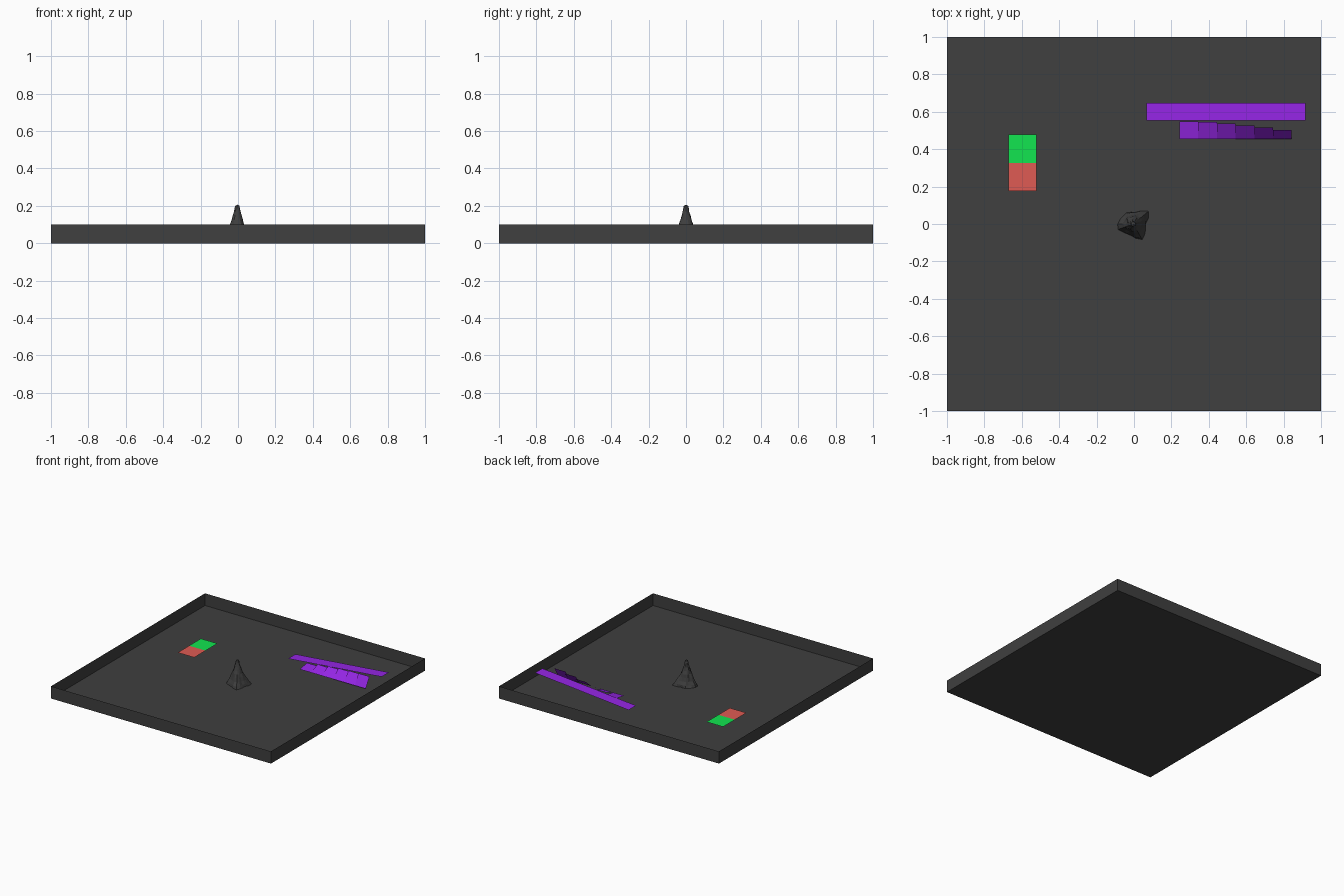
import bpy, bmesh, math, random

if "Cube" in bpy.data.objects:
    bpy.data.objects.remove(bpy.data.objects["Cube"])

random.seed(4)


def material(name, rgb):
    m = bpy.data.materials.new(name)
    m.diffuse_color = (*rgb, 1)
    m.use_nodes = True
    m.node_tree.nodes["Principled BSDF"].inputs["Base Color"].default_value = m.diffuse_color
    return m


GREY = material("dark_grey", (0.05, 0.05, 0.05))
PURPLE = material("purple", (0.30, 0.019, 0.78))
GREEN = material("green", (0.006, 0.78, 0.08))
RED = material("red", (0.74, 0.105, 0.088))


def add_object(name, bm, mat):
    me = bpy.data.meshes.new(name)
    bm.to_mesh(me)
    bm.free()
    me.materials.append(mat)
    ob = bpy.data.objects.new(name, me)
    bpy.context.collection.objects.link(ob)
    return ob


def sheet(name, corners, mat):
    bm = bmesh.new()
    bm.faces.new([bm.verts.new(c) for c in corners])
    return add_object(name, bm, mat)


# open tray: floor and four thin walls
bm = bmesh.new()
bmesh.ops.create_cube(bm, size=1)
for v in bm.verts:
    v.co.x *= 2
    v.co.y *= 2
    v.co.z = (v.co.z + 0.5) * 0.1
top = [f for f in bm.faces if f.normal.z > 0.9 or f.calc_center_median().z > 0.09]
bmesh.ops.delete(bm, geom=top, context='FACES_ONLY')
add_object("tray", bm, GREY)

# green and red pads lying just above the floor
for name, y0, y1, mat in (("red_pad", 0.177, 0.325, RED), ("green_pad", 0.325, 0.478, GREEN)):
    sheet(name, [(-0.672, y0, 0.015), (-0.522, y0, 0.015),
                 (-0.522, y1, 0.015), (-0.672, y1, 0.015)], mat)

# long ramp rising towards +x
sheet("ramp", [(0.068, 0.553, 0.02), (0.918, 0.553, 0.098),
               (0.918, 0.648, 0.098), (0.068, 0.648, 0.02)], PURPLE)

# row of flaps, each tilted ten degrees steeper than the one before
for i in range(6):
    a = math.radians(10 * (i + 1))
    x0 = 0.243 + 0.1 * i
    x1 = x0 + 0.1
    y, z, w = 0.455, 0.017, 0.095
    y1, z1 = y + w * math.cos(a), z + w * math.sin(a)
    sheet(f"flap_{i + 1}", [(x0, y, z), (x1, y, z), (x1, y1, z1), (x0, y1, z1)], PURPLE)

# craggy spire: stacked rough rings with three spurs at the foot
PROFILE = [(0.0, 0.066), (0.02, 0.06), (0.045, 0.05), (0.075, 0.044), (0.1, 0.037),
           (0.125, 0.031), (0.15, 0.023), (0.17, 0.017), (0.185, 0.015), (0.2, 0.011)]
SPURS = [(38, 0.042), (190, 0.025), (-62, 0.026)]
N = 18
bm = bmesh.new()
rings = []
for z, r in PROFILE:
    ring = []
    fade = max(0, 1 - z / 0.13) ** 1.5
    for k in range(N):
        a = 2 * math.pi * k / N
        rad = r * random.uniform(0.9, 1.08)
        for deg, size in SPURS:
            rad += size * fade * max(0, math.cos(a - math.radians(deg))) ** 10
        ring.append(bm.verts.new((rad * math.cos(a) - 0.004, rad * math.sin(a), z)))
    rings.append(ring)
for lo, hi in zip(rings, rings[1:]):
    for k in range(N):
        j = (k + 1) % N
        bm.faces.new((lo[k], lo[j], hi[j], hi[k]))
tip = bm.verts.new((-0.004, 0, 0.206))
for k in range(N):
    bm.faces.new((rings[-1][k], rings[-1][(k + 1) % N], tip))
add_object("spire", bm, GREY)
